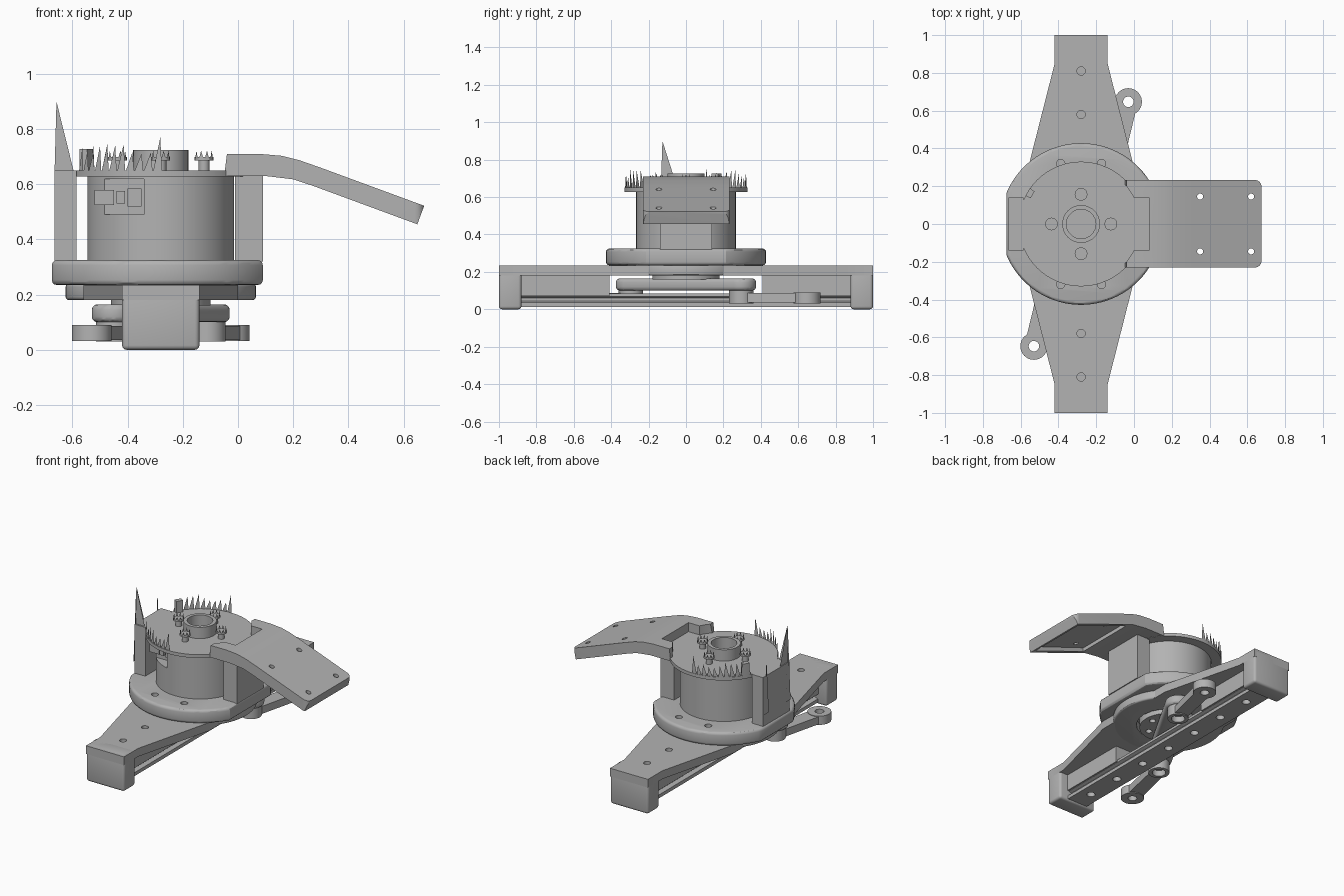
import bpy, bmesh, math, random
from mathutils import Vector

random.seed(4)
old = bpy.data.objects.get("Cube")
if old:
    bpy.data.objects.remove(old, do_unlink=True)

grey = bpy.data.materials.new("satin_grey")
grey.use_nodes = True
COLOR = (0.45, 0.45, 0.45, 1)
grey.diffuse_color = COLOR
grey.node_tree.nodes["Principled BSDF"].inputs["Base Color"].default_value = COLOR

CX = -0.28  # axis of the motor


def make(name, bm):
    bmesh.ops.recalc_face_normals(bm, faces=bm.faces)
    mesh = bpy.data.meshes.new(name)
    bm.to_mesh(mesh)
    bm.free()
    ob = bpy.data.objects.new(name, mesh)
    bpy.context.collection.objects.link(ob)
    mesh.materials.append(grey)
    return ob


def prism(name, pts, direction):
    """Extrude a planar outline of 3D points along a direction."""
    bm = bmesh.new()
    face = bm.faces.new([bm.verts.new(p) for p in pts])
    ext = bmesh.ops.extrude_face_region(bm, geom=[face], use_keep_orig=True)
    verts = [v for v in ext["geom"] if isinstance(v, bmesh.types.BMVert)]
    bmesh.ops.translate(bm, verts=verts, vec=direction)
    return make(name, bm)


def flat(name, pts, z0, z1):
    return prism(name, [(x, y, z0) for x, y in pts], (0, 0, z1 - z0))


def box(name, x0, x1, y0, y1, z0, z1):
    return flat(name, [(x0, y0), (x1, y0), (x1, y1), (x0, y1)], z0, z1)


def arc(x, y, r, a0=0, a1=360, n=64):
    count = n if a1 - a0 == 360 else n + 1
    angles = [math.radians(a0 + (a1 - a0) * i / n) for i in range(count)]
    return [(x + r * math.cos(a), y + r * math.sin(a)) for a in angles]


def cyl(name, x, y, r, z0, z1, n=64):
    return flat(name, arc(x, y, r, n=n), z0, z1)


def capsule(name, p, q, rp, rq, z0, z1):
    a = math.degrees(math.atan2(q[1] - p[1], q[0] - p[0]))
    return flat(name, arc(*q, rq, a - 90, a + 90, 20) + arc(*p, rp, a + 90, a + 270, 20), z0, z1)


def apply(ob, mod):
    bpy.context.view_layer.objects.active = ob
    bpy.ops.object.modifier_apply(modifier=mod.name)


def cut(ob, tool, operation='DIFFERENCE'):
    mod = ob.modifiers.new("cut", 'BOOLEAN')
    mod.operation, mod.object, mod.solver = operation, tool, 'EXACT'
    apply(ob, mod)
    bpy.data.objects.remove(tool, do_unlink=True)


def holes(ob, places, r, z0=-1, z1=2):
    for x, y in places:
        cut(ob, cyl("cutter", x, y, r, z0, z1, 20))


def bevel(ob, width, angle=50):
    mod = ob.modifiers.new("bevel", 'BEVEL')
    mod.width, mod.segments, mod.limit_method = width, 3, 'ANGLE'
    mod.angle_limit = math.radians(angle)
    apply(ob, mod)


# Base: tapered cross beam, end blocks and ribs
half = [(-0.14, 1), (-0.14, 0.85), (0, 0.3), (0, -0.3), (-0.14, -0.85), (-0.14, -1)]
beam = flat("cross_beam", half + [(2 * CX - x, y) for x, y in reversed(half)], 0.18, 0.235)
holes(beam, [(CX, s * y) for s in (1, -1) for y in (0.58, 0.81)], 0.022)
holes(beam, [(CX, 0)], 0.2)
for side, s in (("back", 1), ("front", -1)):
    block = box(side + "_end_block", -0.42, -0.14, *sorted((s * 0.88, s)), 0, 0.235)
    bevel(block, 0.016)
    rib = box(side + "_rib", -0.36, -0.2, *sorted((s * 0.41, s * 0.89)), 0.07, 0.185)
    holes(rib, [(CX, s * y) for y in (0.58, 0.81)], 0.022)

# Slide rail under the beam
section = [(0.075, 0.012), (0.075, 0.035), (0.05, 0.045), (0.05, 0.06), (0.07, 0.068), (0.07, 0.085)]
pts = [(CX + x, -0.885, z) for x, z in section] + [(CX - x, -0.885, z) for x, z in reversed(section)]
rail = prism("slide_rail", pts, (0, 1.77, 0))
holes(rail, [(CX, i * 0.25) for i in range(-3, 4)], 0.026)

# Flange discs with flattened sides
lower = cyl("lower_disc", CX, 0, 0.345, 0.18, 0.24)
bevel(lower, 0.012)
holes(lower, [(CX, 0)], 0.22)
flange = cyl("flange", CX, 0, 0.428, 0.235, 0.325, 96)
cut(flange, box("cutter", -0.675, 0.09, -1, 1, 0, 1), 'INTERSECT')
bevel(flange, 0.018)
bolt_spots = [(CX + dx, dy) for dx in (-0.108, 0.108) for dy in (-0.32, 0.32)]
holes(flange, bolt_spots, 0.022, 0.26)

# Rotor, crank link and swinging arms
rotor = cyl("rotor", CX, 0, 0.18, 0.16, 0.25)
holes(rotor, [(CX + x, y) for x, y in arc(0, 0, 0.13, n=6)], 0.02, 0, 0.2)
link = capsule("crank_link", (CX - 0.17, -0.295), (CX + 0.17, 0.295), 0.08, 0.08, 0.1, 0.165)
bevel(link, 0.02)
for side, s in (("back", 1), ("front", -1)):
    inner, outer = (CX + s * 0.17, s * 0.295), (CX + s * 0.25, s * 0.647)
    arm = capsule(side + "_arm", inner, outer, 0.045, 0.05, 0.036, 0.086)
    cut(arm, cyl("cutter", *outer, 0.072, 0.032, 0.09, 32), 'UNION')
    cut(arm, cyl("cutter", *inner, 0.065, 0.03, 0.105, 32), 'UNION')
    holes(arm, [outer], 0.028)
    holes(arm, [inner], 0.042, -1, 0.07)

# Motor body with a connector notch
motor = cyl("motor_body", CX, 0, 0.266, 0.32, 0.635, 96)
cut(motor, box("cutter", -0.7, -0.34, -0.4, -0.17, 0.49, 0.62))
box("connector_body", -0.52, -0.45, -0.19, -0.16, 0.525, 0.58)
box("connector_plug", -0.44, -0.41, -0.2, -0.16, 0.53, 0.575)
box("connector_latch", -0.4, -0.35, -0.19, -0.16, 0.52, 0.585)

# Support pillars
box("right_pillar", -0.665, -0.585, -0.14, 0.14, 0.32, 0.65)
box("left_pillar", -0.01, 0.09, -0.14, 0.14, 0.32, 0.64)

# Cap plate over the motor
cap = cyl("cap_plate", CX, 0, 0.33, 0.628, 0.65, 96)
cut(cap, box("cutter", -0.605, 0.1, -1, 1, 0, 1), 'INTERSECT')

# Bent mounting plate
profile = [(-0.05, 0.63), (0.1, 0.63), (0.2, 0.618), (0.27, 0.595), (0.65, 0.455),
           (0.675, 0.522), (0.3, 0.66), (0.22, 0.688), (0.16, 0.703), (0.08, 0.71), (-0.04, 0.71)]
plate = prism("mounting_plate", [(x, -0.23, z) for x, z in profile], (0, 0.463, 0))
rounded = [(-0.2, 0.4), (-0.2, -0.4), (0.2, -0.4), (0.2, -0.23)]
rounded += arc(0.64, -0.195, 0.035, -90, 0, 8) + arc(0.64, 0.198, 0.035, 0, 90, 8) + [(0.2, 0.233), (0.2, 0.4)]
cut(plate, flat("cutter", rounded, 0, 1), 'INTERSECT')
cut(plate, cyl("cutter", CX, 0, 0.312, 0.645, 1))
cut(plate, box("cutter", -0.015, 0.08, -0.14, 0.14, 0.65, 1))
under = [(0.24, 0.5), (0.24, 0.63), (0.3, 0.612), (0.63, 0.492), (0.63, 0.4)]
cut(plate, prism("cutter", [(x, -0.205, z) for x, z in under], (0, 0.41, 0)))
holes(plate, [(x, y) for x in (0.35, 0.62) for y in (-0.145, 0.145)], 0.016)

# Raised collar and crowned posts on the cap
collar = cyl("collar", CX, 0, 0.1, 0.645, 0.725, 40)
holes(collar, [(CX, 0)], 0.078, 0.652)
shards = bmesh.new()


def shard(p, tangent, width, height, lean=0.0):
    p, t = Vector(p), Vector(tangent).normalized() * width / 2
    tip = p + t * lean + Vector((0, 0, height))
    shards.faces.new([shards.verts.new(v) for v in (p - t, p + t, tip)])


for i in range(4):
    a = i * math.pi / 2
    px, py = CX + 0.157 * math.cos(a), 0.157 * math.sin(a)
    cyl("cap_post", px, py, 0.02, 0.645, 0.695, 16)
    cyl("post_crown", px, py, 0.034, 0.687, 0.698, 12)
    for j in range(10):
        b = j * math.pi / 5
        c, s = math.cos(b), math.sin(b)
        shard((px + 0.034 * c, py + 0.034 * s, 0.69), (-s, c, 0), 0.018, 0.032)

# Jagged remains of the cap rim
for side in (1, -1):
    for k in range(11):
        a = math.radians(side * (92 + k * 6))
        c, s = math.cos(a), math.sin(a)
        height = 0.06 + 0.04 * random.random() + (0.05 if k == 0 else 0)
        shard((CX + 0.327 * c, 0.327 * s, 0.648), (-s, c, 0), 0.032, height, side * -0.6)
remnant = arc(CX, 0, 0.33, 145, 153, 4) + arc(CX, 0, 0.3, 145, 153, 4)[::-1]
flat("rim_remnant", remnant, 0.645, 0.727)

# Torn pillar skin
shard((-0.63, -0.13, 0.645), (1, 0, 0), 0.07, 0.255, -0.8)
shard((-0.66, -0.09, 0.645), (0, 1, 0), 0.09, 0.255, -0.8)
shard((-0.672, -0.115, 0.4), (0, 1, 0), 0.05, 0.43)
shard((-0.67, 0.11, 0.4), (0, 1, 0), 0.05, 0.36)
make("torn_edges", shards)

# Smooth round surfaces, keep edges sharp
for ob in bpy.context.scene.objects:
    ob.select_set(ob.type == 'MESH' and ob.name != "torn_edges")
bpy.context.view_layer.objects.active = motor
bpy.ops.object.shade_smooth_by_angle(angle=math.radians(30))
